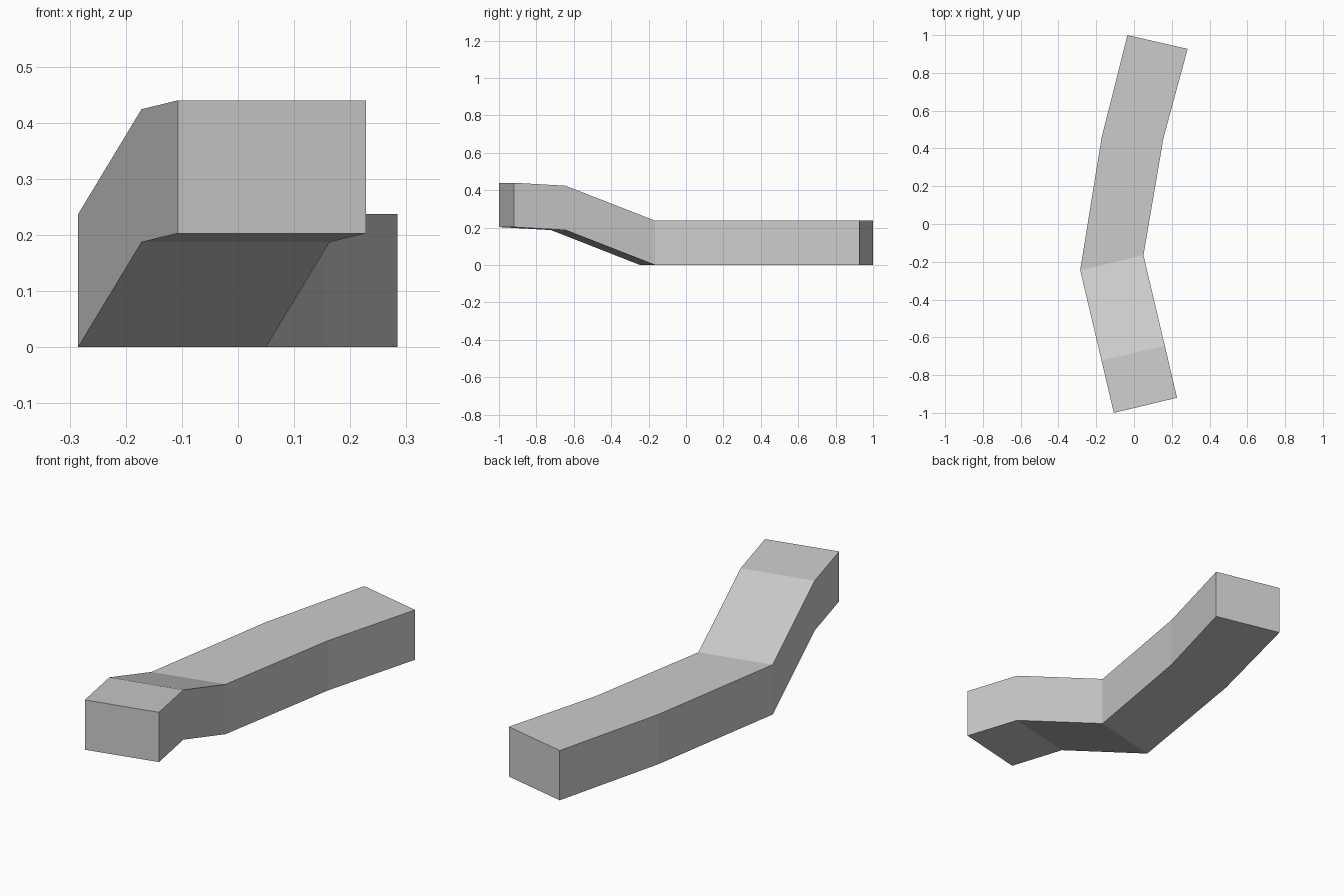
import bpy
import bmesh

if "Cube" in bpy.data.objects:
    bpy.data.objects.remove(bpy.data.objects["Cube"])

HEIGHT = 0.237

# Cross-sections from front to back: left x, left y, right x, right y, underside z
SECTIONS = [
    (-0.107, -1.0, 0.228, -0.92, 0.203),
    (-0.172, -0.722, 0.163, -0.644, 0.187),
    (-0.285, -0.245, 0.05, -0.165, 0.0),
    (-0.172, 0.455, 0.156, 0.455, 0.0),
    (-0.035, 1.0, 0.284, 0.927, 0.0),
]

grey = bpy.data.materials.new("light grey")
grey.diffuse_color = (0.6, 0.6, 0.6, 1.0)
grey.use_nodes = True
grey.node_tree.nodes["Principled BSDF"].inputs["Base Color"].default_value = grey.diffuse_color

# Bent bar: rectangular rings bridged along its length
bm = bmesh.new()
rings = []
for lx, ly, rx, ry, z in SECTIONS:
    corners = [(lx, ly, z), (rx, ry, z), (rx, ry, z + HEIGHT), (lx, ly, z + HEIGHT)]
    rings.append([bm.verts.new(c) for c in corners])
for a, b in zip(rings, rings[1:]):
    for i in range(4):
        j = (i + 1) % 4
        bm.faces.new((a[i], a[j], b[j], b[i]))

# End caps
bm.faces.new(rings[0])
bm.faces.new(rings[-1])
bmesh.ops.recalc_face_normals(bm, faces=bm.faces)

mesh = bpy.data.meshes.new("bent_bar")
bm.to_mesh(mesh)
bm.free()
mesh.materials.append(grey)
bar = bpy.data.objects.new("bent_bar", mesh)
bpy.context.collection.objects.link(bar)
